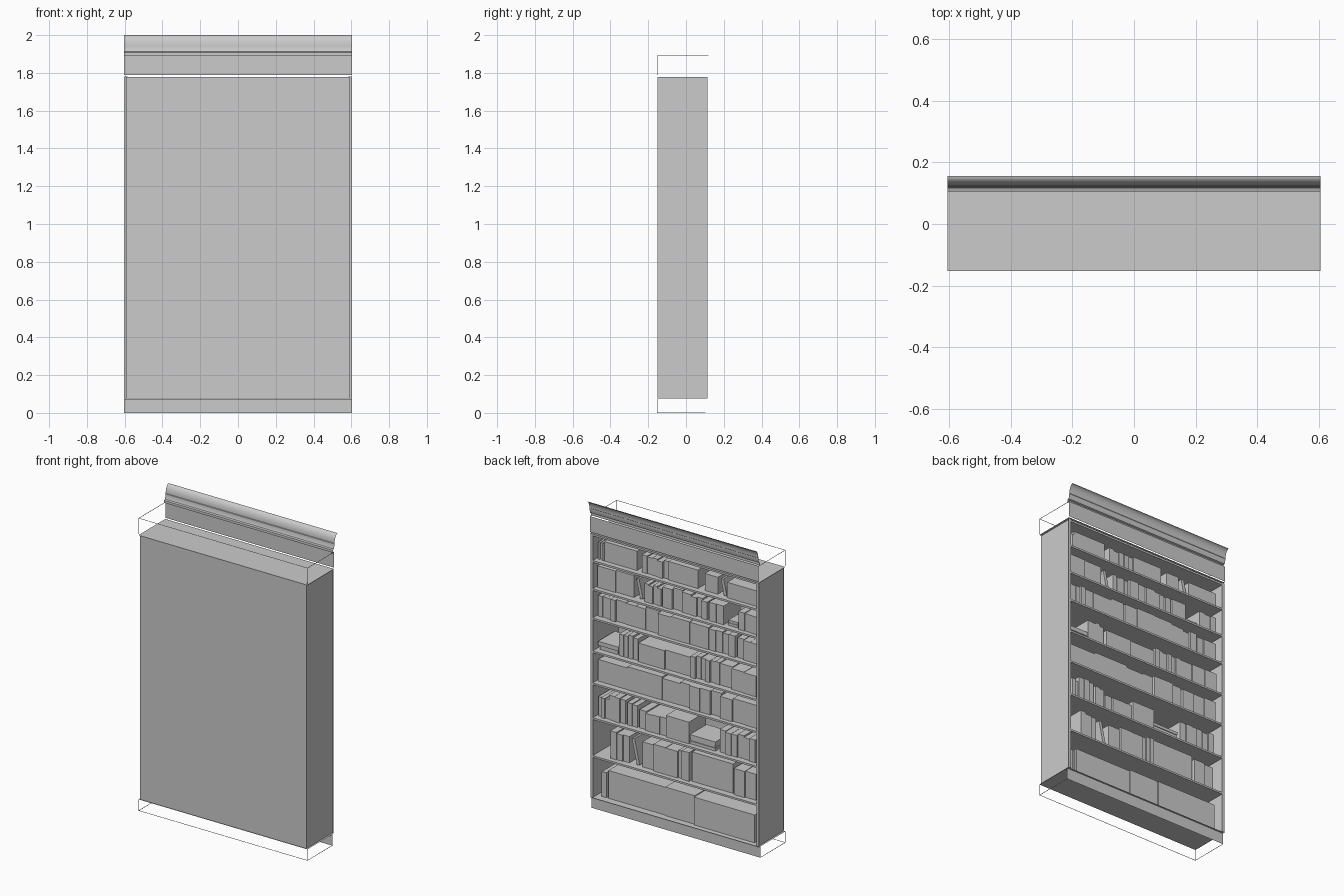
import bpy, bmesh, math, random
from mathutils import Matrix, Vector

if "Cube" in bpy.data.objects:
    bpy.data.objects.remove(bpy.data.objects["Cube"])

random.seed(4)
W, IN = 0.604, 0.588            # outer and inner half widths
BACK, FRONT = -0.153, 0.115     # closed back, open side towards +y
SHELVES = [0.075, 0.345, 0.59, 0.815, 1.022, 1.235, 1.424, 1.606, 1.777]


def finish(name, bm):
    me = bpy.data.meshes.new(name)
    bm.to_mesh(me)
    bm.free()
    ob = bpy.data.objects.new(name, me)
    bpy.context.collection.objects.link(ob)
    return ob


def add_box(bm, x0, x1, y0, y1, z0, z1, lean=0.0):
    m = Matrix.Translation((0, 0, (z1 - z0) / 2)) @ Matrix.Diagonal((x1 - x0, y1 - y0, z1 - z0, 1))
    base = Matrix.Translation(((x0 + x1) / 2, (y0 + y1) / 2, z0))
    bmesh.ops.create_cube(bm, size=1, matrix=base @ Matrix.Rotation(lean, 4, 'Y') @ m)


def boxes(name, specs):
    bm = bmesh.new()
    for s in specs:
        add_box(bm, *s)
    return finish(name, bm)


def sheet(name, profile, x0=-W, x1=W):
    # open (y, z) profile swept along x
    bm = bmesh.new()
    a = [bm.verts.new((x0, y, z)) for y, z in profile]
    b = [bm.verts.new((x1, y, z)) for y, z in profile]
    for i in range(len(a) - 1):
        bm.faces.new((a[i + 1], b[i + 1], b[i], a[i]))
    return finish(name, bm)


# Case: back, sides, top and bottom plates, front stiles
sheet("back_panel", [(-0.151, 0.075), (-0.151, 1.777)], -IN - 0.006, IN + 0.006)
sheet("top_plate", [(BACK, 1.782), (0.12, 1.782)])
sheet("bottom_plate", [(BACK, 0.073), (FRONT, 0.073)])
for s, side in ((-1, "left"), (1, "right")):
    boxes(side + "_side", [(*sorted((s * IN, s * (IN + 0.006))), -0.15, FRONT, 0.075, 1.777)])
    sheet(side + "_stile", [(FRONT, 0.075), (FRONT, 1.78)], *sorted((s * 0.584, s * W)))

# Shelves
for i, z in enumerate(SHELVES[1:]):
    boxes(f"shelf_{i + 1}", [(-IN, IN, -0.146, 0.112, z - 0.012, z)])

# Plinth and frieze: front sheets with hairline frames behind them
for name, y, z0, z1, rail in (("plinth", 0.102, 0, 0.073, 0), ("frieze", 0.12, 1.79, 1.892, 1.89)):
    sheet(name + "_front", [(y, z0), (y, z1)])
    t = 0.002
    bars = [(-W, W, BACK, BACK + t, rail, rail + t)]
    for x in (-W, W - t):
        bars += [(x, x + t, BACK, y, rail, rail + t), (x, x + t, BACK, BACK + t, z0, z1)]
    boxes(name + "_frame", bars)

# Crown moulding: fillets below, cove flaring outward above
crown = [(0.106, 1.892), (0.106, 1.908), (0.116, 1.912), (0.119, 1.922),
         (0.122, 1.934), (0.122, 1.944)]
crown += [(0.155 - 0.031 * math.cos(a), 1.946 + 0.054 * math.sin(a))
          for a in (math.radians(11.25 * k) for k in range(8))] + [(0.155, 2.0)]
ob = sheet("crown_moulding", crown)
bpy.context.view_layer.objects.active = ob
ob.select_set(True)
bpy.ops.object.shade_smooth_by_angle(angle=math.radians(25))


def book_row(i, groups):
    # groups run from +x to -x: (start, end, number of books, height, optional kind)
    z = SHELVES[i] + 0.001
    bm = bmesh.new()
    for start, end, n, h, *kind in groups:
        kind = kind[0] if kind else "upright"
        xa, xb = (IN - 2 * IN * f / 100 for f in (start, end))
        if kind == "stack":
            t = h / n
            for k in range(n):
                inset = random.uniform(0, 0.015)
                add_box(bm, xb + inset, xa - inset, -0.09, 0.085 - inset, z + k * t, z + (k + 1) * t - 0.001)
        elif kind == "lean":
            add_box(bm, xb + 0.008, xb + 0.028, -0.09, 0.075, z + 0.004, z + h, 0.22)
        else:
            w = (xa - xb) / n
            for k in range(n):
                hh = h * random.uniform(0.92, 1.0) if n > 1 else h
                front = random.uniform(0.07, 0.088)
                add_box(bm, xa - (k + 1) * w + 0.001, xa - k * w, front - 0.175, front, z, z + hh)
    finish(f"books_shelf_{i + 1}", bm)


# Books, bottom shelf to top shelf
book_row(0, [(3, 6, 2, .17), (7, 42, 1, .18), (42, 60, 1, .185), (60, 97, 1, .18)])
book_row(1, [(9, 20, 3, .18), (22, 27, 1, .17, "lean"), (28, 50, 3, .175), (50, 57, 3, .19),
             (58, 83, 1, .19), (84, 97, 2, .175)])
book_row(2, [(1, 8, 3, .13), (8, 18, 3, .16), (19, 25, 2, .15), (26, 43, 4, .12), (43, 57, 1, .14),
             (57, 73, 3, .06, "stack"), (75, 97, 6, .15)])
book_row(3, [(1, 19, 1, .14), (19, 40, 1, .15), (40, 51, 1, .14), (51, 76, 4, .155), (76, 98, 3, .15)])
book_row(4, [(1, 14, 2, .055, "stack"), (14, 25, 4, .15), (26, 58, 2, .13), (58, 75, 6, .15), (75, 98, 3, .14)])
book_row(5, [(1, 12, 4, .14), (12, 30, 3, .145), (30, 46, 2, .15), (46, 69, 2, .15), (69, 85, 4, .14),
             (86, 98, 3, .13)])
book_row(6, [(1, 23, 2, .145), (24, 29, 1, .13, "lean"), (30, 40, 4, .12), (41, 58, 3, .14), (58, 68, 3, .125),
             (69, 78, 2, .13), (79, 87, 2, .035, "stack"), (87, 98, 3, .12)])
book_row(7, [(1, 5, 3, .11), (5, 25, 1, .125), (28, 44, 5, .115), (44, 62, 1, .12), (66, 74, 1, .11),
             (75, 80, 1, .11, "lean"), (80, 98, 1, .1)])
